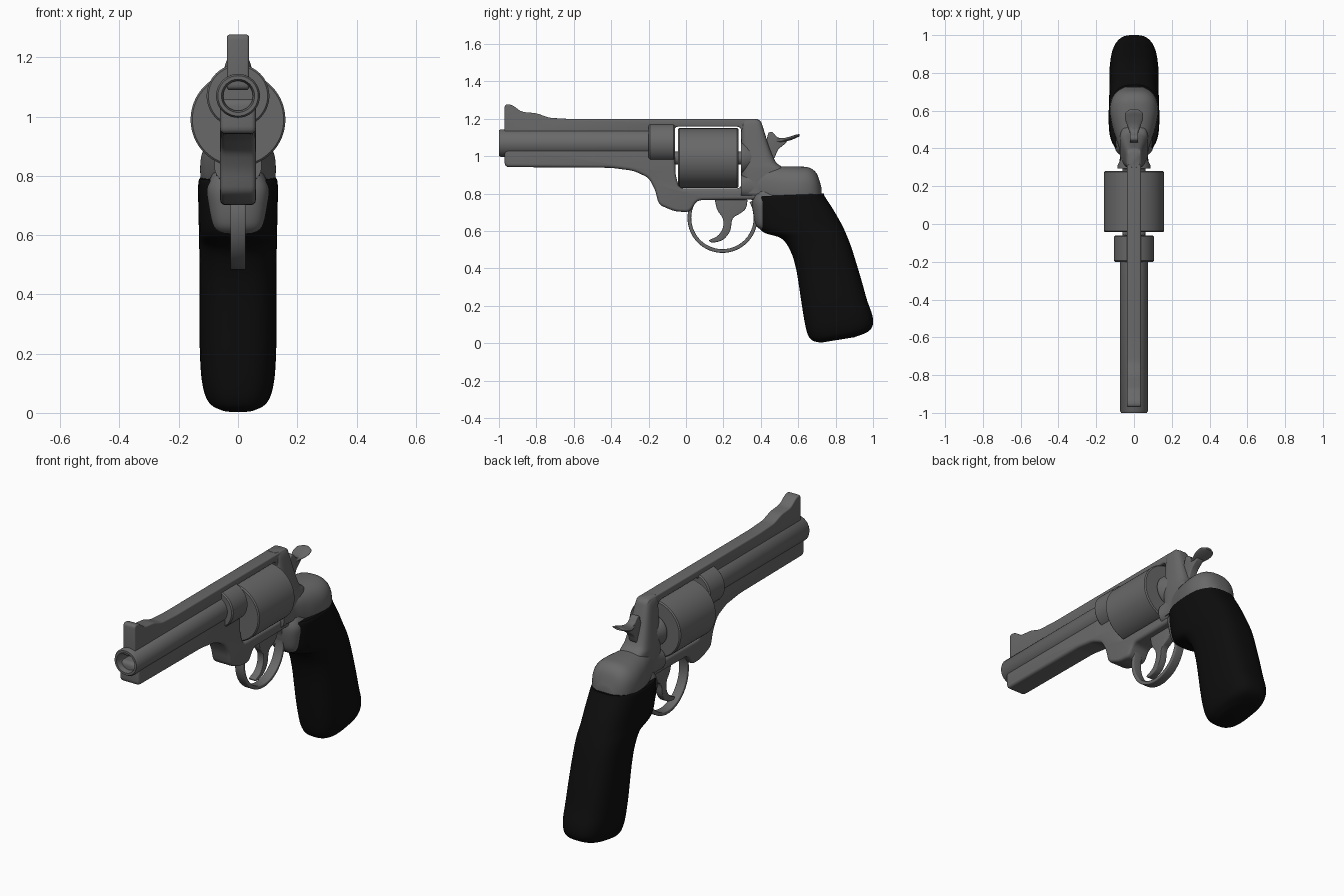
import bpy, bmesh
from math import sin, cos, pi, radians, copysign
from mathutils import Vector

if "Cube" in bpy.data.objects:
    bpy.data.objects.remove(bpy.data.objects["Cube"], do_unlink=True)


def material(name, value):
    mat = bpy.data.materials.new(name)
    mat.use_nodes = True
    colour = (value, value, value, 1)
    mat.diffuse_color = colour
    mat.node_tree.nodes["Principled BSDF"].inputs["Base Color"].default_value = colour
    return mat


STEEL = material("gunmetal grey", 0.14)
RUBBER = material("black rubber", 0.004)


def skin(name, rings, mat, caps=True, angle=35):
    """Join equal rings of points with quads and close both ends."""
    bm = bmesh.new()
    loops = [[bm.verts.new(p) for p in ring] for ring in rings]
    n = len(loops[0])
    for a, b in zip(loops, loops[1:]):
        for i in range(n):
            j = (i + 1) % n
            bm.faces.new((a[i], a[j], b[j], b[i]))
    if caps:
        bm.faces.new(loops[0])
        bm.faces.new(loops[-1])
    bmesh.ops.remove_doubles(bm, verts=bm.verts, dist=0.0001)
    bmesh.ops.recalc_face_normals(bm, faces=bm.faces)
    mesh = bpy.data.meshes.new(name)
    bm.to_mesh(mesh)
    bm.free()
    mesh.materials.append(mat)
    obj = bpy.data.objects.new(name, mesh)
    bpy.context.collection.objects.link(obj)
    bpy.ops.object.select_all(action='DESELECT')
    obj.select_set(True)
    bpy.context.view_layer.objects.active = obj
    bpy.ops.object.shade_smooth_by_angle(angle=radians(angle))
    return obj


def lathe(name, profile, z, mat=STEEL, sides=48):
    """Revolve (y, radius) pairs about a lengthwise axis at height z."""
    turns = [2 * pi * i / sides for i in range(sides)]
    rings = [[(r * cos(t), y, z + r * sin(t)) for t in turns] for y, r in profile]
    return skin(name, rings, mat, caps=False)


def rounded(points, radius):
    """Replace each corner of a closed outline with a short curve."""
    out = []
    pts = [Vector(p) for p in points]
    for i, p in enumerate(pts):
        a, b = pts[i - 1] - p, pts[(i + 1) % len(pts)] - p
        a = p + a.normalized() * min(radius, a.length * 0.45)
        b = p + b.normalized() * min(radius, b.length * 0.45)
        for k in range(5):
            t = k / 4
            out.append(a * (1 - t) ** 2 + p * 2 * t * (1 - t) + b * t * t)
    return out


def plate(name, points, half, bevel=0.01, radius=0.03, mat=STEEL):
    """Side outline of (y, z) points, thickened across x with round edges."""
    pts = rounded(points, radius) if radius else [Vector(p) for p in points]
    n = len(pts)
    area = sum(pts[i - 1].x * pts[i].y - pts[i].x * pts[i - 1].y for i in range(n))
    if area < 0:
        pts.reverse()
    inward = []
    for i, p in enumerate(pts):
        a = (p - pts[i - 1]).normalized()
        b = (pts[(i + 1) % n] - p).normalized()
        na, nb = Vector((-a.y, a.x)), Vector((-b.y, b.x))
        inward.append((na + nb) / max(0.6, 1 + na.dot(nb)))
    steps = [k * pi / 8 for k in range(5)]
    edge = [(half - bevel + bevel * sin(t), bevel * (1 - cos(t))) for t in steps]
    levels = [(-x, d) for x, d in reversed(edge)] + edge
    rings = [[(x, p.x + v.x * d, p.y + v.y * d) for p, v in zip(pts, inward)]
             for x, d in levels]
    return skin(name, rings, mat)


def loft(name, sections, mat=STEEL, power=2.5, sides=40, steps=5):
    """Smooth body through (y0, z0, y1, z1, half_width) cross-sections."""
    secs = [Vector(s) for s in sections]
    smooth = []
    for i in range(len(secs) - 1):
        b, c = secs[i], secs[i + 1]
        a, d = secs[max(i - 1, 0)], secs[min(i + 2, len(secs) - 1)]
        for k in range(steps):
            t = k / steps
            smooth.append(b + (c - a) * (t / 2)
                          + (a * 2 - b * 5 + c * 4 - d) * (t * t / 2)
                          + (b * 3 - a - c * 3 + d) * (t ** 3 / 2))
    smooth.append(secs[-1])
    rings = []
    for y0, z0, y1, z1, half in smooth:
        ring = []
        for i in range(sides):
            t = 2 * pi * i / sides
            u = copysign(abs(cos(t)) ** (2 / power), cos(t))
            v = copysign(abs(sin(t)) ** (2 / power), sin(t))
            ring.append((v * half, (y0 + y1) / 2 + u * (y1 - y0) / 2,
                         (z0 + z1) / 2 + u * (z1 - z0) / 2))
        rings.append(ring)
    return skin(name, rings, mat, angle=50)


# Barrel with a hollow muzzle, and the collar at its root
AXIS, DRUM_AXIS = 1.07, 0.99
lathe("barrel", [(-0.6, 0), (-0.6, 0.048), (-0.98, 0.05), (-1, 0.056), (-1, 0.068),
                 (-0.99, 0.074), (-0.1, 0.074), (-0.1, 0)], AXIS)
lathe("barrel_collar", [(-0.2, 0), (-0.2, 0.1), (-0.193, 0.106), (-0.067, 0.106),
                        (-0.06, 0.1), (-0.06, 0)], AXIS)

# Drum, its axle and the shield behind it
lathe("drum", [(-0.042, 0), (-0.042, 0.154), (-0.036, 0.16), (0.274, 0.16),
               (0.28, 0.154), (0.28, 0)], DRUM_AXIS, sides=64)
lathe("drum_axle", [(-0.08, 0), (-0.08, 0.035), (0.31, 0.035), (0.31, 0)], DRUM_AXIS)
lathe("recoil_shield", [(0.293, 0), (0.293, 0.088), (0.31, 0.088), (0.38, 0.05),
                        (0.38, 0)], DRUM_AXIS)

# Top rib running from the front sight to the back of the frame
plate("top_strap_and_sight", [
    (-0.97, 1.09), (-0.97, 1.278), (-0.93, 1.275), (-0.88, 1.237), (-0.8, 1.23),
    (-0.73, 1.205), (-0.6, 1.198), (0.39, 1.198), (0.42, 1.12), (0.3, 1.12),
    (0.29, 1.158), (-0.06, 1.158), (-0.08, 1.09)], 0.037, 0.008, 0.02)

# Underlug and lower frame below the drum
plate("lower_frame", [
    (-0.97, 0.942), (-0.4, 0.938), (-0.28, 0.922), (-0.2, 0.885), (-0.165, 0.82),
    (-0.145, 0.74), (-0.06, 0.705), (0.02, 0.7), (0.06, 0.765), (0.42, 0.768),
    (0.42, 0.9), (0.3, 0.9), (0.295, 0.828), (-0.035, 0.828), (-0.056, 0.9),
    (-0.06, 1.06), (-0.97, 1.06)], 0.06, 0.016, 0.025)

# Rear frame: upright post, rounded hump and the boss between the grip sides
loft("rear_post", [
    (0.295, 0.80, 0.54, 0.80, 0.075), (0.295, 0.92, 0.53, 0.92, 0.075),
    (0.295, 0.97, 0.48, 0.97, 0.07), (0.295, 1.05, 0.445, 1.05, 0.06),
    (0.295, 1.15, 0.413, 1.15, 0.048), (0.295, 1.185, 0.4, 1.185, 0.04),
    (0.3, 1.199, 0.38, 1.199, 0.03)], power=3.5)
loft("rear_hump", [
    (0.295, 0.775, 0.295, 0.90, 0.08), (0.38, 0.76, 0.38, 0.93, 0.075),
    (0.45, 0.72, 0.45, 0.945, 0.095), (0.52, 0.70, 0.52, 0.946, 0.116),
    (0.6, 0.70, 0.6, 0.945, 0.128), (0.66, 0.70, 0.66, 0.938, 0.118),
    (0.7, 0.70, 0.7, 0.905, 0.092), (0.725, 0.72, 0.725, 0.83, 0.05)])
loft("grip_boss", [
    (0.41, 0.6, 0.5, 0.6, 0.06), (0.375, 0.63, 0.52, 0.63, 0.085),
    (0.358, 0.7, 0.54, 0.7, 0.1), (0.355, 0.76, 0.54, 0.76, 0.105),
    (0.37, 0.81, 0.54, 0.81, 0.085)], power=3)

# Grip
loft("grip", [
    (0.375, 0.785, 0.737, 0.80, 0.128), (0.37, 0.765, 0.742, 0.785, 0.134),
    (0.375, 0.69, 0.79, 0.71, 0.134), (0.405, 0.6, 0.835, 0.63, 0.132),
    (0.51, 0.56, 0.862, 0.57, 0.131), (0.56, 0.49, 0.885, 0.51, 0.13),
    (0.588, 0.4, 0.91, 0.43, 0.13), (0.605, 0.3, 0.94, 0.33, 0.13),
    (0.62, 0.2, 0.968, 0.23, 0.129), (0.637, 0.1, 0.996, 0.15, 0.124),
    (0.652, 0.045, 0.998, 0.095, 0.113), (0.675, 0.015, 0.97, 0.06, 0.095),
    (0.72, 0.003, 0.9, 0.032, 0.06)], RUBBER, power=2.8)

# Trigger guard: a flat band bent along an arc
arc = [radians(150 + 6 * i) for i in range(41)]
band = [(0.195 + r * cos(t), 0.67 + r * sin(t))
        for r, turns in ((0.187, arc), (0.167, arc[::-1])) for t in turns]
plate("trigger_guard", band, 0.026, 0.005, 0)

# Trigger
plate("trigger", [
    (0.15, 0.79), (0.33, 0.79), (0.325, 0.72), (0.285, 0.69), (0.245, 0.67),
    (0.24, 0.6), (0.2, 0.55), (0.14, 0.535), (0.115, 0.55), (0.17, 0.57),
    (0.2, 0.615), (0.2, 0.67), (0.165, 0.71)], 0.02, 0.004, 0.03)

# Hammer and its thumb spur
plate("hammer", [
    (0.4, 0.98), (0.47, 0.98), (0.49, 1.035), (0.54, 1.075), (0.54, 1.09),
    (0.485, 1.1), (0.465, 1.13), (0.44, 1.13), (0.43, 1.08), (0.4, 1.08)],
    0.022, 0.005, 0.02)
loft("hammer_spur", [
    (0.475, 1.07, 0.475, 1.1, 0.02), (0.52, 1.075, 0.52, 1.097, 0.035),
    (0.56, 1.086, 0.56, 1.106, 0.048), (0.59, 1.098, 0.59, 1.116, 0.044),
    (0.607, 1.106, 0.607, 1.118, 0.02)], power=2)
